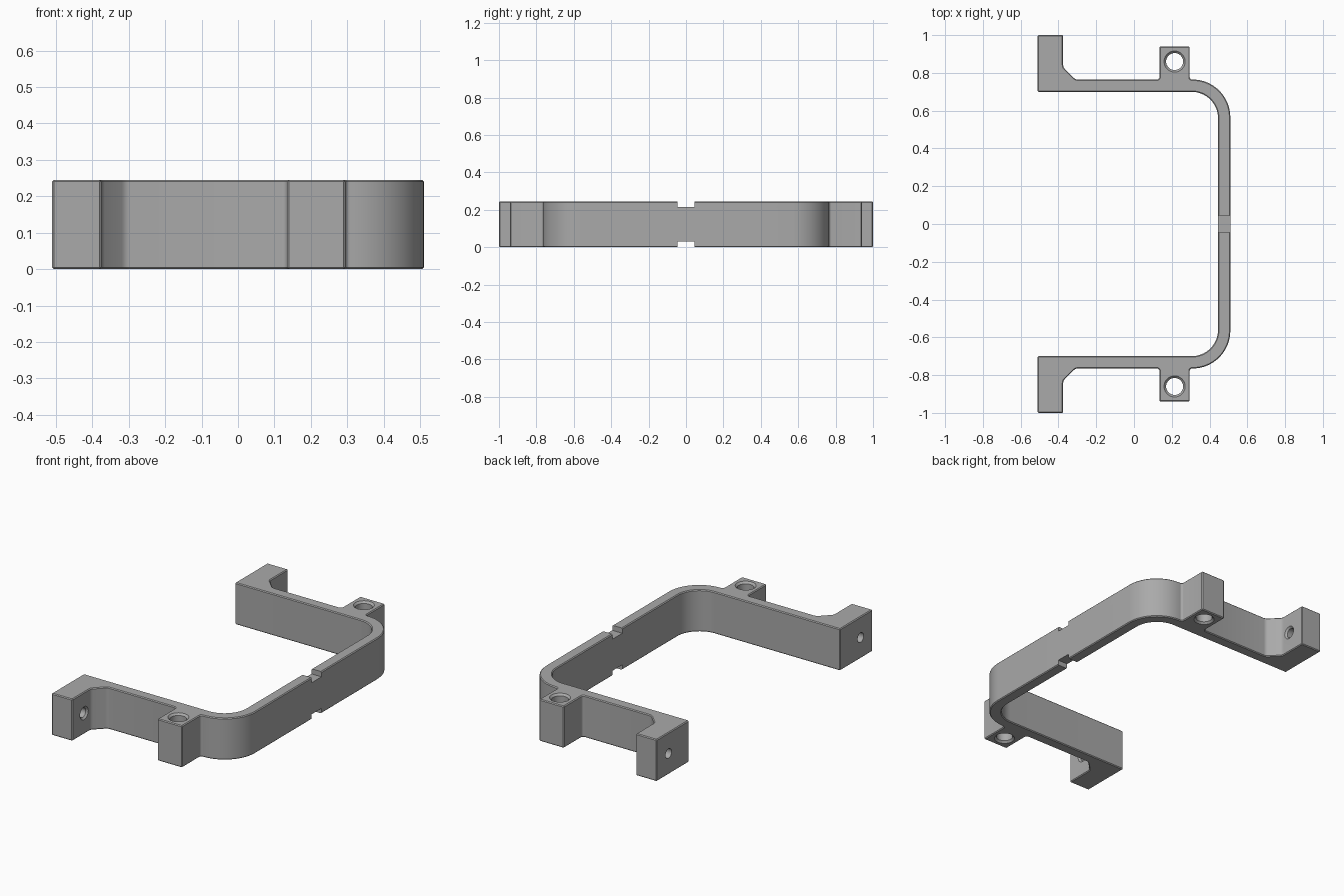
import bpy, bmesh, math
from mathutils import Vector, Matrix

cube = bpy.data.objects.get("Cube")
if cube:
    bpy.data.objects.remove(cube, do_unlink=True)

HEIGHT = 0.245

grey = bpy.data.materials.new("satin_grey")
grey.use_nodes = True
colour = (0.4, 0.4, 0.4, 1)
grey.diffuse_color = colour
grey.node_tree.nodes["Principled BSDF"].inputs["Base Color"].default_value = colour


def make_object(name, bm):
    bmesh.ops.recalc_face_normals(bm, faces=bm.faces)
    mesh = bpy.data.meshes.new(name)
    bm.to_mesh(mesh)
    bm.free()
    obj = bpy.data.objects.new(name, mesh)
    bpy.context.collection.objects.link(obj)
    mesh.materials.append(grey)
    return obj


def rounded(prev, corner, nxt, radius):
    """Points of a fillet arc replacing one corner of an outline."""
    p = Vector(corner)
    if radius == 0:
        return [p]
    a, b = (Vector(prev) - p).normalized(), (Vector(nxt) - p).normalized()
    half = a.angle(b) / 2
    start, end = p + a * radius / math.tan(half), p + b * radius / math.tan(half)
    centre = p + (a + b).normalized() * radius / math.sin(half)
    steps = 16 if radius > 0.1 else 4
    arc = []
    for i in range(steps + 1):
        ray = (start - centre).lerp(end - centre, i / steps)
        if 0 < i < steps:
            swing = math.pi - 2 * half
            t = i / steps
            ray = ((start - centre) * math.sin((1 - t) * swing)
                   + (end - centre) * math.sin(t * swing)) / math.sin(swing)
        arc.append(centre + ray)
    return arc


# Half outline from the inside of the bar, around the foot and boss, to its outside
corners = [
    (0.445, 0.70, 0.14), (-0.51, 0.70, 0), (-0.51, 1, 0), (-0.375, 1, 0),
    (-0.375, 0.83, 0.03), (-0.31, 0.765, 0.03), (0.135, 0.765, 0.014),
    (0.135, 0.94, 0), (0.295, 0.94, 0), (0.295, 0.765, 0.012), (0.51, 0.765, 0.20),
]
path = [(0.445, 0)] + [c[:2] for c in corners] + [(0.51, 0)]
half = []
for i, c in enumerate(corners):
    half += rounded(path[i], path[i + 1], path[i + 2], c[2])
outline = half + [Vector((p.x, -p.y)) for p in reversed(half)]

# Bracket body
bm = bmesh.new()
base = bm.faces.new([bm.verts.new((p.x, p.y, 0)) for p in outline])
top = bmesh.ops.extrude_face_region(bm, geom=[base])["geom"]
bmesh.ops.translate(bm, vec=(0, 0, HEIGHT),
                    verts=[v for v in top if isinstance(v, bmesh.types.BMVert)])
bracket = make_object("bracket", bm)
bevel = bracket.modifiers.new("edge_chamfer", "BEVEL")
bevel.width = 0.005
bevel.segments = 1
bevel.limit_method = "ANGLE"
bevel.angle_limit = math.radians(40)


def cut(name, bm):
    cutter = make_object(name, bm)
    cutter.hide_render = True
    mod = bracket.modifiers.new(name, "BOOLEAN")
    mod.operation = "DIFFERENCE"
    mod.solver = "EXACT"
    mod.object = cutter
    return cutter


def cone(name, centre, r1, r2, depth, turn):
    bm = bmesh.new()
    bmesh.ops.create_cone(bm, cap_ends=True, segments=32, radius1=r1, radius2=r2,
                          depth=depth, matrix=Matrix.Translation(centre) @ turn)
    return cut(name, bm)


upright = Matrix.Identity(4)
along_x = Matrix.Rotation(math.pi / 2, 4, "Y")
cutters = []
for side, s in (("left", 1), ("right", -1)):
    # Upright boss hole, countersunk at both ends
    y = 0.86 * s
    cutters.append(cone(side + "_boss_hole", (0.215, y, HEIGHT / 2), 0.045, 0.045, 1, upright))
    cutters.append(cone(side + "_boss_sink_top", (0.215, y, HEIGHT), 0.045, 0.067, 0.022, upright))
    cutters.append(cone(side + "_boss_sink_base", (0.215, y, 0), 0.067, 0.045, 0.022, upright))
    # Foot hole, countersunk on its inner face
    y = 0.89 * s
    cutters.append(cone(side + "_foot_hole", (-0.44, y, HEIGHT / 2), 0.028, 0.028, 0.4, along_x))
    cutters.append(cone(side + "_foot_sink", (-0.375, y, HEIGHT / 2), 0.028, 0.048, 0.02, along_x))

# Notches across the middle of the bar
for name, z in (("top_notch", HEIGHT), ("base_notch", 0)):
    bm = bmesh.new()
    bmesh.ops.create_cube(bm, size=1, matrix=Matrix.Translation((0.48, 0, z))
                          @ Matrix.Diagonal((0.2, 0.09, 0.06, 1)))
    cutters.append(cut(name, bm))

# Bake the cuts and shade
bpy.ops.object.select_all(action="DESELECT")
bpy.context.view_layer.objects.active = bracket
bracket.select_set(True)
for mod in list(bracket.modifiers):
    bpy.ops.object.modifier_apply(modifier=mod.name)
for cutter in cutters:
    bpy.data.objects.remove(cutter, do_unlink=True)
bpy.ops.object.shade_smooth_by_angle(angle=math.radians(30))
